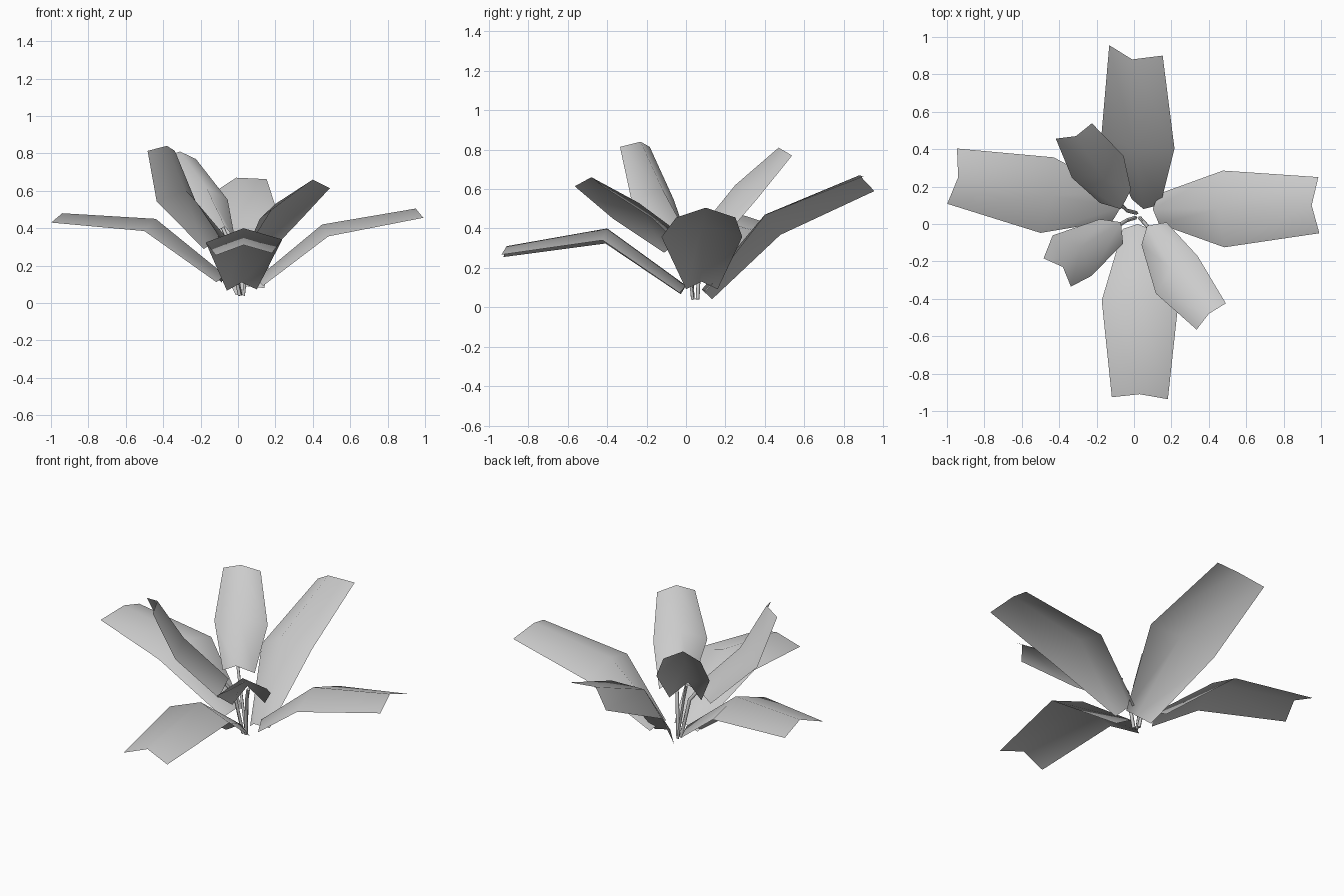
import bpy
from math import radians, cos, sin
from mathutils import Vector

cube = bpy.data.objects.get("Cube")
if cube:
    bpy.data.objects.remove(cube, do_unlink=True)

grey = bpy.data.materials.new("leaf grey")
grey.use_nodes = True
colour = (0.6, 0.6, 0.6, 1)
grey.diffuse_color = colour
grey.node_tree.nodes["Principled BSDF"].inputs["Base Color"].default_value = colour


# A folded leaf: a raised midrib of three points with drooping edges
def leaf(name, heading, roll, ridge, widths, drops, notch):
    ridge = [Vector(p) for p in ridge]
    angle = radians(heading)
    out = Vector((cos(angle), sin(angle), 0))
    side = Vector((-sin(angle), cos(angle), roll)).normalized()
    lower = (ridge[1] - ridge[0]).normalized()
    upper = (ridge[2] - ridge[1]).normalized()
    verts, faces = [], []
    for i, along in enumerate((lower, (lower + upper).normalized(), upper)):
        up = along.cross(side).normalized()
        rim = ridge[i] - up * drops[i]
        if i == 2:
            rim += out * notch
        verts += [rim + side * widths[i], ridge[i], rim - side * widths[i]]
    for row in range(2):
        for col in range(2):
            a = row * 3 + col
            faces.append((a, a + 1, a + 4, a + 3))
    mesh = bpy.data.meshes.new(name)
    mesh.from_pydata(verts, [], [f[::-1] for f in faces])
    mesh.materials.append(grey)
    mesh.shade_smooth()
    obj = bpy.data.objects.new(name, mesh)
    bpy.context.collection.objects.link(obj)


# A thin bent stem that carries a small upper leaf
def stem(name, points):
    curve = bpy.data.curves.new(name, "CURVE")
    curve.dimensions = "3D"
    curve.bevel_depth = 0.01
    curve.bevel_resolution = 0
    curve.use_fill_caps = True
    spline = curve.splines.new("POLY")
    spline.points.add(len(points) - 1)
    for target, p in zip(spline.points, points):
        target.co = (*p, 1)
    curve.materials.append(grey)
    obj = bpy.data.objects.new(name, curve)
    bpy.context.collection.objects.link(obj)


# Four large lower leaves
large = dict(widths=(0.08, 0.205, 0.15), drops=(0.05, 0.07, 0.05), notch=0.03)
leaf("left_leaf", 1, 0, [(0.1, 0.08, 0.13), (0.45, 0.08, 0.42), (0.95, 0.1, 0.505)], **large)
leaf("right_leaf", 170, 0, [(-0.07, 0.09, 0.15), (-0.44, 0.15, 0.45), (-0.94, 0.25, 0.48)], **large)
leaf("front_leaf", -92, 0.04, [(0.02, 0, 0.11), (0.03, -0.4, 0.4), (0.03, -0.91, 0.31)], **large)
leaf("back_leaf", 79, -0.25, [(0.05, 0.08, 0.09), (0, 0.4, 0.47), (-0.01, 0.88, 0.67)], **large)

# Three small upper leaves, each on its own stem
small = dict(widths=(0.09, 0.15, 0.105), drops=(0.1, 0.09, 0.05), notch=0)
uppers = {
    "front_left": (-48, [(0.07, -0.01, 0.36), (0.2, -0.24, 0.53), (0.4, -0.48, 0.66)]),
    "front_right": (-136, [(-0.07, 0.01, 0.36), (-0.28, -0.12, 0.6), (-0.38, -0.23, 0.84)]),
    "back_right": (113, [(-0.07, 0.08, 0.41), (-0.17, 0.25, 0.62), (-0.31, 0.47, 0.81)]),
}
root = Vector((0.02, 0.045, 0.04))
for place, (heading, ridge) in uppers.items():
    leaf(place + "_upper_leaf", heading, 0, ridge, **small)
    angle = radians(heading)
    out = Vector((cos(angle), sin(angle), 0))
    foot = root + out * 0.015
    top = Vector(ridge[0])
    bend = foot.lerp(top, 0.6)
    bend.z += 0.04
    stem(place + "_stem", [foot, bend, top + out * 0.04])
